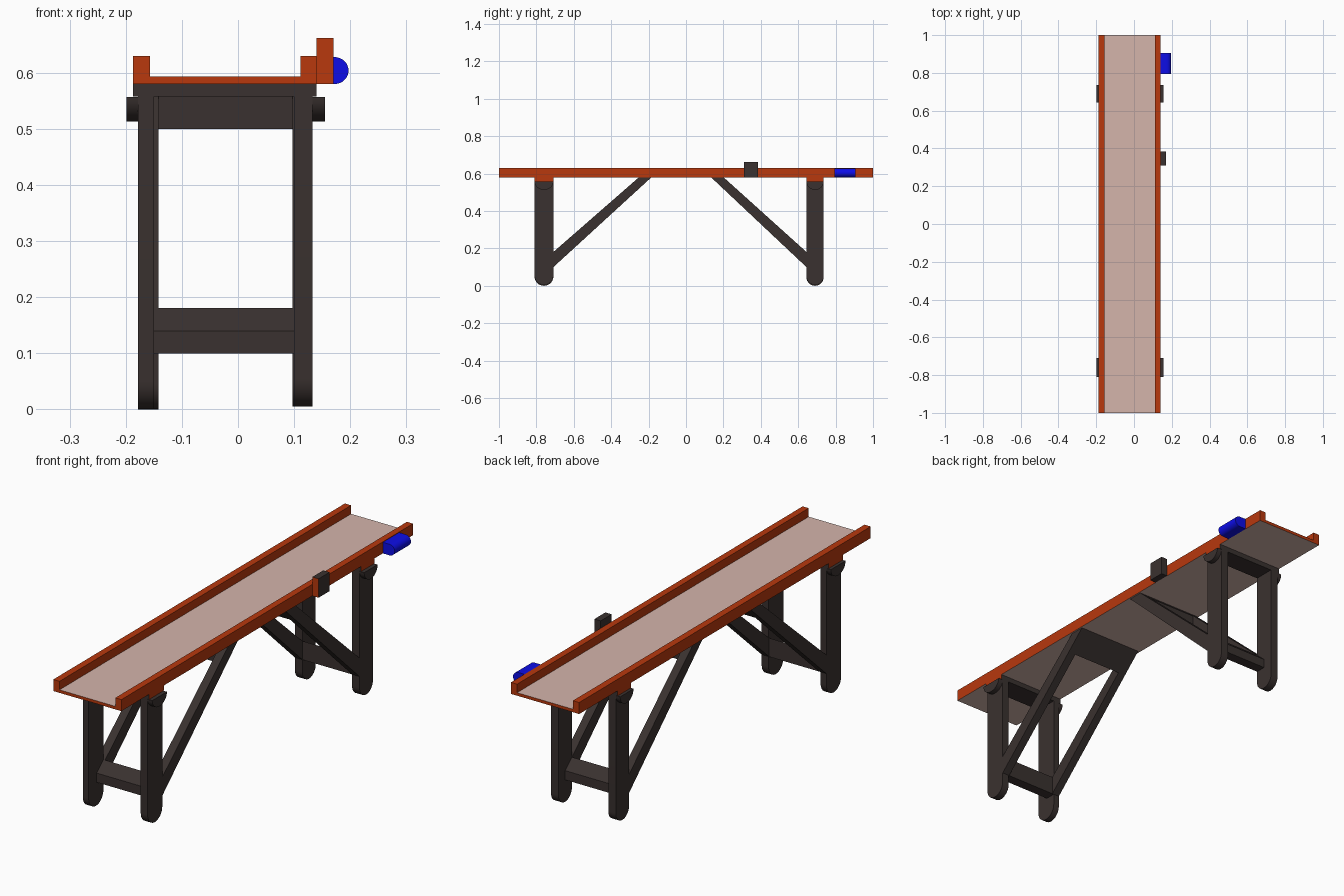
import bpy, bmesh
from math import sin, cos, pi, radians

if "Cube" in bpy.data.objects:
    bpy.data.objects.remove(bpy.data.objects["Cube"])


def material(name, rgb):
    m = bpy.data.materials.new(name)
    m.diffuse_color = (*rgb, 1)
    m.use_nodes = True
    m.node_tree.nodes["Principled BSDF"].inputs["Base Color"].default_value = m.diffuse_color
    return m


ORANGE = material("orange_paint", (0.48, 0.04, 0.004))
DARK = material("dark_steel", (0.042, 0.031, 0.029))
BELT = material("pale_belt", (0.66, 0.46, 0.41))
BLUE = material("blue_motor", (0.004, 0.004, 0.8))


def prism(name, pts, axis, a, b, mat, accent=None, pick=None, smooth=False):
    """Extrude a profile along x (pts are y,z) or along y (pts are x,z)."""
    def at(p, t):
        return (t, p[0], p[1]) if axis == "x" else (p[0], t, p[1])
    bm = bmesh.new()
    r0 = [bm.verts.new(at(p, a)) for p in pts]
    r1 = [bm.verts.new(at(p, b)) for p in pts]
    n = len(pts)
    bm.faces.new(r0)
    bm.faces.new(r1[::-1])
    for i in range(n):
        j = (i + 1) % n
        bm.faces.new((r0[i], r1[i], r1[j], r0[j]))
    bmesh.ops.recalc_face_normals(bm, faces=bm.faces[:])
    bm.normal_update()
    for f in bm.faces:
        if pick and pick(f):
            f.material_index = 1
    me = bpy.data.meshes.new(name)
    bm.to_mesh(me)
    bm.free()
    me.materials.append(mat)
    if accent:
        me.materials.append(accent)
    ob = bpy.data.objects.new(name, me)
    bpy.context.collection.objects.link(ob)
    if smooth:
        bpy.ops.object.select_all(action="DESELECT")
        ob.select_set(True)
        bpy.context.view_layer.objects.active = ob
        bpy.ops.object.shade_smooth_by_angle(angle=radians(30))
    return ob


def rect(a0, a1, z0, z1):
    return [(a0, z0), (a1, z0), (a1, z1), (a0, z1)]


def arc(c, z, ra, rz, start, end, n=16):
    return [(c + ra * cos(start + (end - start) * i / n),
             z + rz * sin(start + (end - start) * i / n)) for i in range(n + 1)]


# Channel-shaped bed with raised rails; belt on its top and underside
L, R = -0.187, 0.14
bed = [(L, 0.58), (R, 0.58), (R, 0.63), (0.111, 0.63), (0.111, 0.593),
       (-0.157, 0.593), (-0.157, 0.63), (L, 0.63)]
prism("conveyor_bed", bed, "y", -1, 1, ORANGE, BELT,
      lambda f: abs(f.normal.z) > 0.9 and f.calc_center_median().z < 0.61)

# Control box and motor on the right rail
prism("control_box", rect(R, 0.17, 0.58, 0.662), "y", 0.31, 0.385, DARK, ORANGE,
      lambda f: f.normal.y < -0.9)
motor = [(R, 0.628), (R, 0.58)] + arc(0.172, 0.604, 0.025, 0.024, -pi / 2, pi / 2)
prism("motor", motor, "y", 0.793, 0.905, BLUE, smooth=True)


def trestle(tag, inner, s, depth, run, left, right):
    """Leg pair with diagonal brace frame; s points towards the middle."""
    outer, mid = inner - s * depth, inner - s * depth / 2
    lo, hi = min(inner, outer), max(inner, outer)
    r = depth / 2

    # Top beam with orange ends
    prism(tag + "_top_beam", rect(lo, hi, 0.558, 0.58), "x", L, R, DARK, ORANGE,
          lambda f: abs(f.normal.x) > 0.9)

    # Round-footed legs and side bosses
    for side, (x0, x1), foot, boss in (("left", left, 0.0, (-0.199, -0.178)),
                                       ("right", right, 0.005, (0.133, 0.155))):
        leg = [(hi, 0.558), (lo, 0.558)] + arc(mid, foot + r, r, r, pi, 2 * pi)
        prism(f"{tag}_{side}_leg", leg, "x", x0, x1, DARK, smooth=True)
        cup = arc(mid, 0.557, r, 0.044, pi, 2 * pi)
        prism(f"{tag}_{side}_boss", cup, "x", *boss, DARK, smooth=True)

    # Brace frame: two struts joined by a lower and an upper crosspiece
    def at(d, z):
        return (inner + s * d, z)
    top_in, top_out = run - 0.067, run
    strut = [at(-0.046, 0.10), at(0, 0.10), at(top_out, 0.58),
             at(top_in, 0.58), at(0, 0.181), at(-0.046, 0.14)]
    for side, x0, x1 in (("left", -0.178, -0.142), ("right", 0.097, 0.133)):
        prism(f"{tag}_{side}_strut", strut, "x", x0, x1, DARK)
    lower = [at(-0.046, 0.10), at(0, 0.10), at(0, 0.181), at(-0.046, 0.14)]
    d = run * 0.40 / 0.48
    upper = [at(d, 0.50), at(top_out, 0.58), at(top_in, 0.58), at(d, 0.561)]
    prism(tag + "_lower_crosspiece", lower, "x", -0.15, 0.10, DARK)
    prism(tag + "_upper_crosspiece", upper, "x", -0.15, 0.10, DARK)


trestle("front", -0.709, 1, 0.101, 0.524, (-0.178, -0.15), (0.10, 0.133))
trestle("back", 0.644, -1, 0.092, 0.51, (-0.178, -0.142), (0.097, 0.133))
